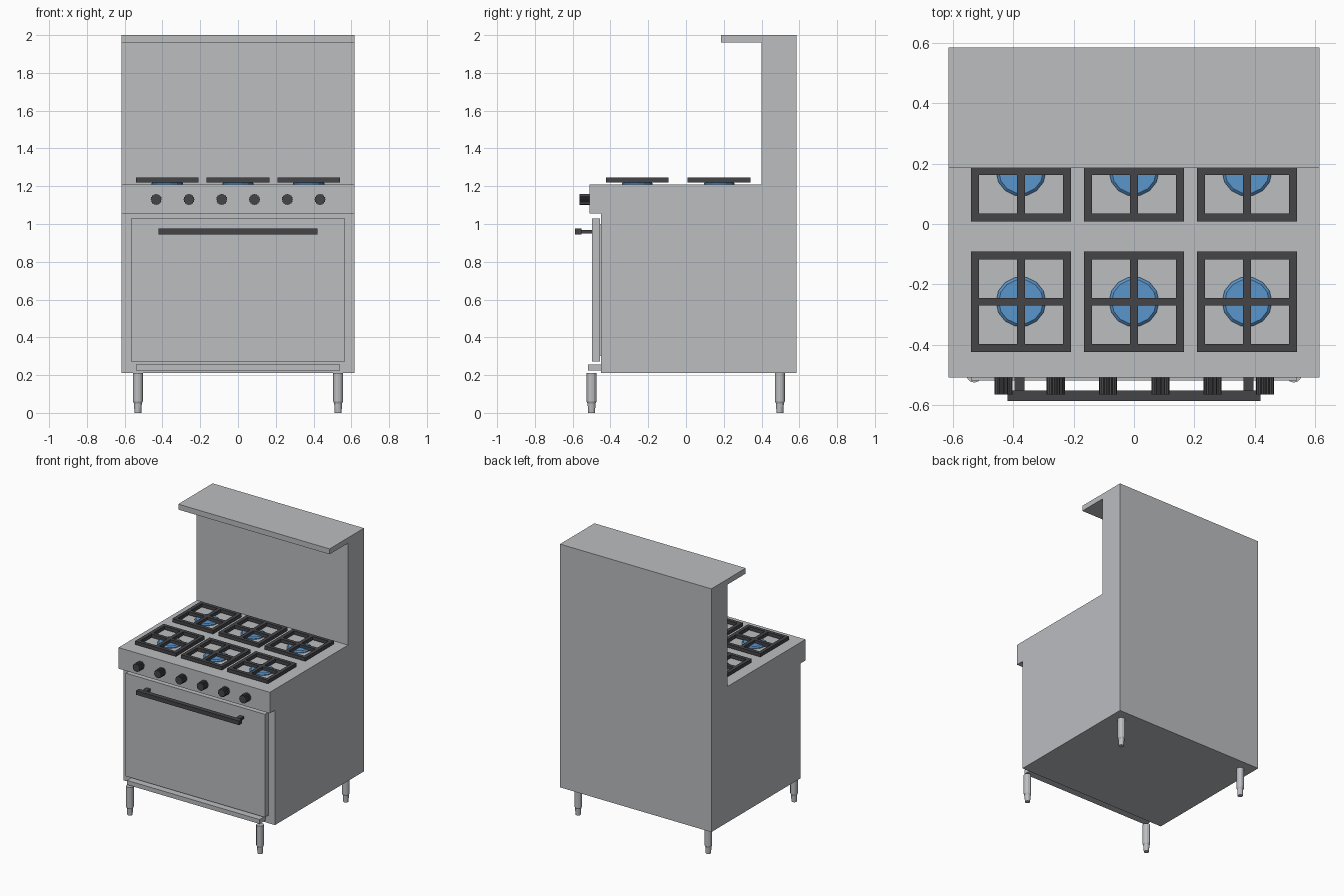
import bpy
import bmesh
from math import cos, sin, pi, radians
from mathutils import Matrix

if "Cube" in bpy.data.objects:
    bpy.data.objects.remove(bpy.data.objects["Cube"])


def material(name, rgb):
    mat = bpy.data.materials.new(name)
    mat.use_nodes = True
    mat.diffuse_color = (*rgb, 1)
    mat.node_tree.nodes["Principled BSDF"].inputs["Base Color"].default_value = (*rgb, 1)
    return mat


steel = material("brushed steel", (0.50, 0.51, 0.53))
iron = material("dark iron", (0.06, 0.06, 0.066))
blue = material("burner blue", (0.10, 0.30, 0.60))


def finish(name, bm, mat):
    bmesh.ops.recalc_face_normals(bm, faces=bm.faces)
    mesh = bpy.data.meshes.new(name)
    bm.to_mesh(mesh)
    bm.free()
    mesh.materials.append(mat)
    obj = bpy.data.objects.new(name, mesh)
    bpy.context.collection.objects.link(obj)
    return obj


def add_box(bm, low, high):
    size = [b - a for a, b in zip(low, high)]
    mid = [(a + b) / 2 for a, b in zip(low, high)]
    bmesh.ops.create_cube(bm, size=1, matrix=Matrix.Translation(mid) @ Matrix.Diagonal((*size, 1)))


def box(name, low, high, mat):
    bm = bmesh.new()
    add_box(bm, low, high)
    return finish(name, bm, mat)


def lathe(name, profile, sides, mat, place, flute=0):
    """Stack of capped rings (radius, height); flute pulls in alternate corners."""
    bm = bmesh.new()
    rings = []
    for r, z in profile:
        ring = []
        for i in range(sides):
            rr = r - flute * (i % 2)
            a = 2 * pi * i / sides
            ring.append(bm.verts.new((rr * cos(a), rr * sin(a), z)))
        rings.append(ring)
    for a, b in zip(rings, rings[1:]):
        for i in range(sides):
            j = (i + 1) % sides
            bm.faces.new((a[i], a[j], b[j], b[i]))
    bm.faces.new(rings[0])
    bm.faces.new(rings[-1])
    obj = finish(name, bm, mat)
    obj.matrix_world = place
    return obj


# Cabinet: side profile extruded across the width
W = 0.616
profile = [(-0.45, 0.21), (0.585, 0.21), (0.585, 1.96), (0.40, 1.96),
           (0.40, 1.21), (-0.51, 1.21), (-0.51, 1.055), (-0.45, 1.055)]
bm = bmesh.new()
side = bm.faces.new([bm.verts.new((-W, y, z)) for y, z in profile])
grown = bmesh.ops.extrude_face_region(bm, geom=[side])["geom"]
bmesh.ops.translate(bm, vec=(2 * W, 0, 0),
                    verts=[v for v in grown if isinstance(v, bmesh.types.BMVert)])
finish("cabinet", bm, steel)

# Shelf, oven door and lower trim
box("top_shelf", (-W, 0.185, 1.96), (W, 0.585, 2.0), steel)
box("oven_door", (-0.567, -0.497, 0.272), (0.567, -0.455, 1.03), steel)
box("door_mount", (-0.54, -0.457, 0.30), (0.54, -0.449, 1.0), steel)
box("lower_trim", (-0.54, -0.52, 0.225), (0.54, -0.449, 0.257), steel)

# Door handle with two posts
bm = bmesh.new()
add_box(bm, (-0.42, -0.587, 0.945), (0.42, -0.552, 0.975))
for s in (-1, 1):
    add_box(bm, (s * 0.38 - 0.016, -0.56, 0.951), (s * 0.38 + 0.016, -0.495, 0.969))
finish("door_handle", bm, iron)

# Knobs
for i in range(6):
    place = Matrix.Translation((-0.433 + i * 0.1735, -0.51, 1.13)) @ Matrix.Rotation(radians(90), 4, "X")
    lathe("control_knob", [(0.03, 0), (0.03, 0.055)], 32, iron, place, flute=0.004)

# Burners and grates
HALF, BAR = 0.166, 0.026
LOW, HIGH = 1.22, 1.245
for x in (-0.375, 0, 0.375):
    for y in (-0.258, 0.175):
        lathe("burner", [(0.083, 1.209), (0.083, 1.216), (0.074, 1.224)], 14, blue,
              Matrix.Translation((x, y, 0)))
        bm = bmesh.new()
        inner = HALF - BAR
        for s in (-1, 1):
            a, b = sorted((s * inner, s * HALF))
            add_box(bm, (x - HALF, y + a, LOW), (x + HALF, y + b, HIGH))
            add_box(bm, (x + a, y - inner, LOW), (x + b, y + inner, HIGH))
        h = BAR / 2
        add_box(bm, (x - h, y - inner, LOW), (x + h, y + inner, HIGH))
        for s in (-1, 1):
            a, b = sorted((s * h, s * inner))
            add_box(bm, (x + a, y - h, LOW), (x + b, y + h, HIGH))
        finish("burner_grate", bm, iron)

# Legs with tapered feet
for x in (-0.53, 0.53):
    for y in (-0.5, 0.497):
        lathe("leg", [(0.018, 0), (0.021, 0.05), (0.026, 0.06), (0.026, 0.21)], 12, steel,
              Matrix.Translation((x, y, 0)))
